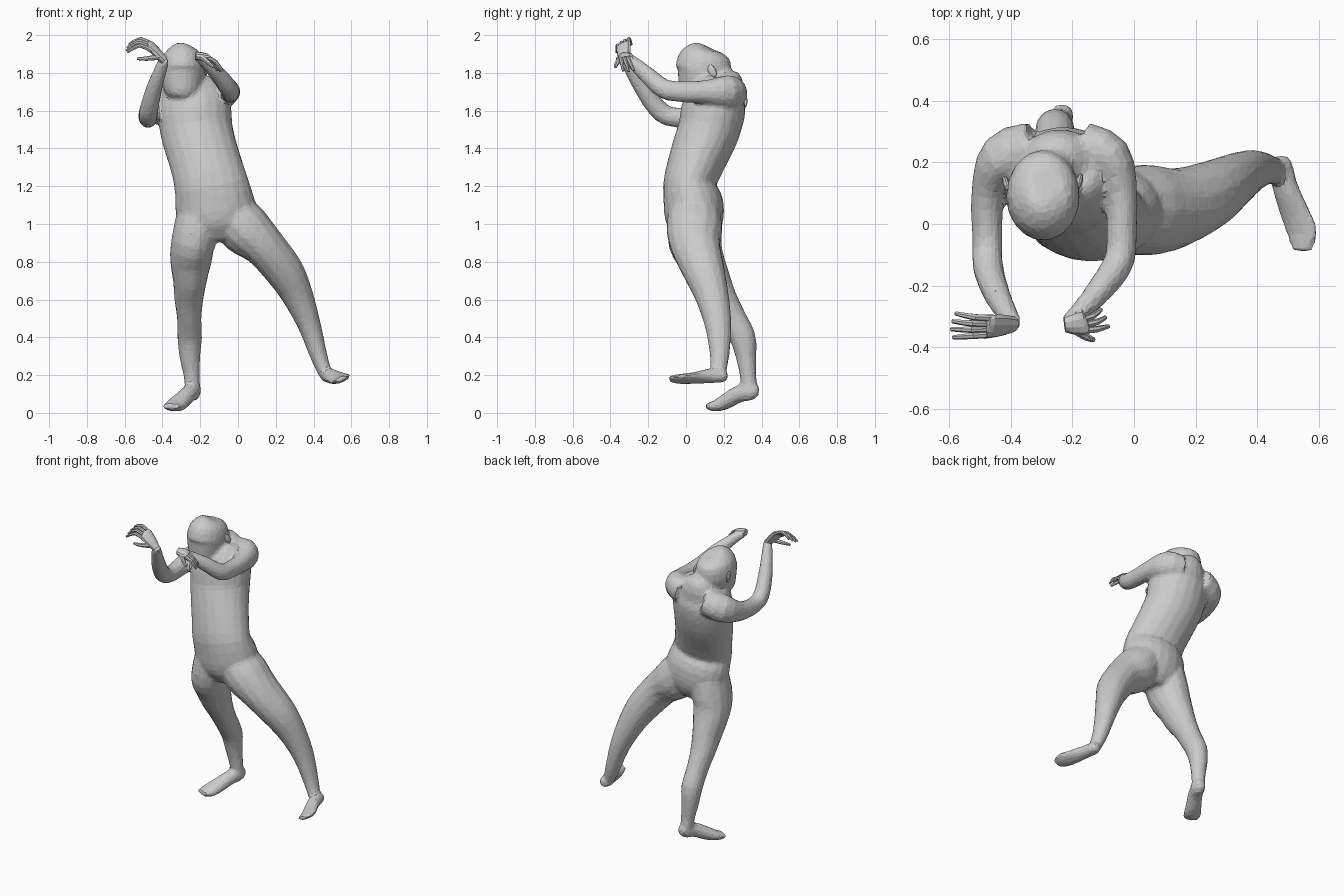
import bpy, bmesh, math
from mathutils import Vector, Matrix


def smooth_path(pts, sub):
    """Catmull-Rom interpolation of (x, y, z, half_width, half_depth) stations."""
    out = []
    for i in range(len(pts) - 1):
        p0, p1, p2, p3 = pts[max(i - 1, 0)], pts[i], pts[i + 1], pts[min(i + 2, len(pts) - 1)]
        for k in range(sub):
            t = k / sub
            out.append([0.5 * (2 * b + (c - a) * t + (2 * a - 5 * b + 4 * c - d) * t * t
                               + (3 * b - a - 3 * c + d) * t ** 3)
                        for a, b, c, d in zip(p0, p1, p2, p3)])
    return out + [list(pts[-1])]


def loft(bm, pts, ref=(1, 0, 0), n=14, sub=3):
    """Closed tube of elliptical rings; half_width lies along ref."""
    path = smooth_path(pts, sub)
    rings = []
    for i, (x, y, z, a, b) in enumerate(path):
        nxt, prv = path[min(i + 1, len(path) - 1)], path[max(i - 1, 0)]
        tan = (Vector(nxt[:3]) - Vector(prv[:3])).normalized()
        side = Vector(ref)
        side = (side - tan * side.dot(tan)).normalized()
        up = tan.cross(side)
        rings.append([bm.verts.new(Vector((x, y, z))
                                   + side * a * math.cos(2 * math.pi * k / n)
                                   + up * b * math.sin(2 * math.pi * k / n)) for k in range(n)])
    for r, s in zip(rings, rings[1:]):
        for k in range(n):
            bm.faces.new((r[k], r[(k + 1) % n], s[(k + 1) % n], s[k]))
    bm.faces.new(rings[0][::-1])
    bm.faces.new(rings[-1])


def finish(bm, name):
    bmesh.ops.recalc_face_normals(bm, faces=bm.faces)
    me = bpy.data.meshes.new(name)
    bm.to_mesh(me)
    bm.free()
    ob = bpy.data.objects.new(name, me)
    bpy.context.collection.objects.link(ob)
    return ob


body = bmesh.new()
# torso, pelvis to shoulders
loft(body, [(-.09, .04, .91, .10, .09), (-.10, .045, .99, .20, .145), (-.122, .04, 1.1, .212, .16),
            (-.14, .018, 1.2, .198, .14), (-.165, .045, 1.3, .19, .147), (-.195, .083, 1.4, .19, .157),
            (-.22, .122, 1.5, .193, .165), (-.23, .145, 1.6, .195, .17), (-.24, .175, 1.69, .175, .15),
            (-.25, .205, 1.75, .12, .105), (-.255, .2, 1.79, .07, .07)], n=20)
# neck and bowed head
loft(body, [(-.25, .22, 1.68, .09, .09), (-.265, .18, 1.77, .075, .08), (-.285, .12, 1.84, .07, .08)])
loft(body, [(-.29, .10, 1.942, .03, .035), (-.292, .095, 1.928, .07, .09), (-.293, .09, 1.885, .108, .135),
            (-.295, .09, 1.81, .12, .15), (-.297, .06, 1.74, .105, .115), (-.297, .035, 1.69, .083, .08),
            (-.297, .03, 1.668, .055, .05)], n=18)
# standing leg
loft(body, [(-.20, .045, 1.03, .13, .14), (-.238, .05, .9, .117, .145), (-.25, .09, .8, .11, .118),
            (-.255, .135, .7, .09, .105), (-.26, .19, .6, .077, .084), (-.258, .245, .5, .065, .076),
            (-.256, .3, .4, .066, .07), (-.255, .318, .3, .056, .056), (-.245, .328, .2, .044, .044),
            (-.24, .335, .12, .04, .045)])
loft(body, [(-.225, .385, .115, .025, .025), (-.235, .345, .115, .042, .05), (-.262, .28, .1, .045, .046),
            (-.305, .21, .06, .052, .042), (-.34, .155, .036, .058, .03), (-.358, .115, .035, .045, .018)])
# raised leg, swung out to the side
loft(body, [(-.03, .045, 1.05, .13, .14), (.04, .045, .97, .14, .15), (.14, .052, .88, .114, .132),
            (.245, .095, .75, .104, .112), (.312, .135, .628, .085, .092), (.377, .17, .467, .062, .072),
            (.425, .178, .31, .047, .053), (.462, .17, .21, .036, .042), (.475, .175, .185, .034, .036)])
loft(body, [(.478, .22, .19, .024, .022), (.479, .19, .195, .036, .036), (.49, .12, .195, .043, .038),
            (.52, .04, .185, .052, .026), (.545, -.03, .18, .055, .02), (.54, -.09, .178, .036, .014)],
     ref=(1, 0, .4))
# arms reaching forward with bent elbows
loft(body, [(-.33, .24, 1.66, .09, .09), (-.43, .215, 1.63, .075, .09), (-.473, .1, 1.58, .055, .064),
            (-.475, -.05, 1.563, .05, .053), (-.473, -.14, 1.60, .05, .053), (-.443, -.23, 1.72, .043, .046),
            (-.405, -.30, 1.83, .033, .034), (-.39, -.325, 1.875, .029, .025)])
loft(body, [(-.16, .24, 1.69, .09, .09), (-.08, .215, 1.70, .075, .09), (-.043, .1, 1.70, .055, .062),
            (-.04, -.03, 1.70, .05, .056), (-.048, -.12, 1.717, .05, .053), (-.1, -.2, 1.785, .045, .046),
            (-.17, -.28, 1.855, .034, .035), (-.215, -.318, 1.888, .029, .026)])
body = finish(body, "body")
# fuse the parts into one faceted skin
m = body.modifiers.new("fuse", 'REMESH')
m.mode, m.voxel_size = 'VOXEL', .012
m = body.modifiers.new("relax", 'SMOOTH')
m.factor, m.iterations = .5, 6
m = body.modifiers.new("facets", 'DECIMATE')
m.ratio = .14


def hand(name, wrist, knuckle, mid, tip, across, thumb, splay):
    """Palm, four jointed fingers fanned along across, and a thumb."""
    w, k, m, t, th = map(Vector, (wrist, knuckle, mid, tip, thumb))
    ac = Vector(across).normalized()
    bm = bmesh.new()
    loft(bm, [(*w, .026, .022), (*w.lerp(k, .5), .038, .022), (*k, .042, .017),
              (*k.lerp(m, .2), .034, .01)], ref=ac, n=10, sub=2)
    for i in range(4):
        o = ac * (i - 1.5)
        reach = (.85, 1, 1, .9)[i]
        loft(bm, [(*(k.lerp(w, .2) + o * .02), .011, .012), (*(k.lerp(m, reach) + o * .023), .011, .011),
                  (*(m.lerp(t, reach) + o * splay), .007, .007)], ref=ac, n=7, sub=2)
    base = w.lerp(k, .35) - ac * .018
    loft(bm, [(*base, .017, .015), (*(base.lerp(th, .55) - ac * .008), .013, .012), (*th, .008, .007)],
         ref=ac, n=7, sub=2)
    finish(bm, name)


hand("right_hand", (-.39, -.325, 1.865), (-.465, -.332, 1.945), (-.525, -.332, 1.965), (-.59, -.328, 1.925),
     (.12, .8, .45), (-.535, -.36, 1.875), .03)
hand("left_hand", (-.225, -.325, 1.89), (-.165, -.318, 1.885), (-.13, -.31, 1.86), (-.10, -.29, 1.81),
     (-.45, .8, .15), (-.13, -.375, 1.83), .03)

# ears
for name, x, y, s in (("right_ear", -.413, .13, 1), ("left_ear", -.178, .138, -1)):
    bm = bmesh.new()
    bmesh.ops.create_uvsphere(bm, u_segments=10, v_segments=6, radius=1, matrix=(
        Matrix.Translation((x, y, 1.81)) @ Matrix.Rotation(.3 * s, 4, 'Z')
        @ Matrix.Rotation(.5, 4, 'X') @ Matrix.Diagonal((.012, .024, .036, 1))))
    finish(bm, name)
